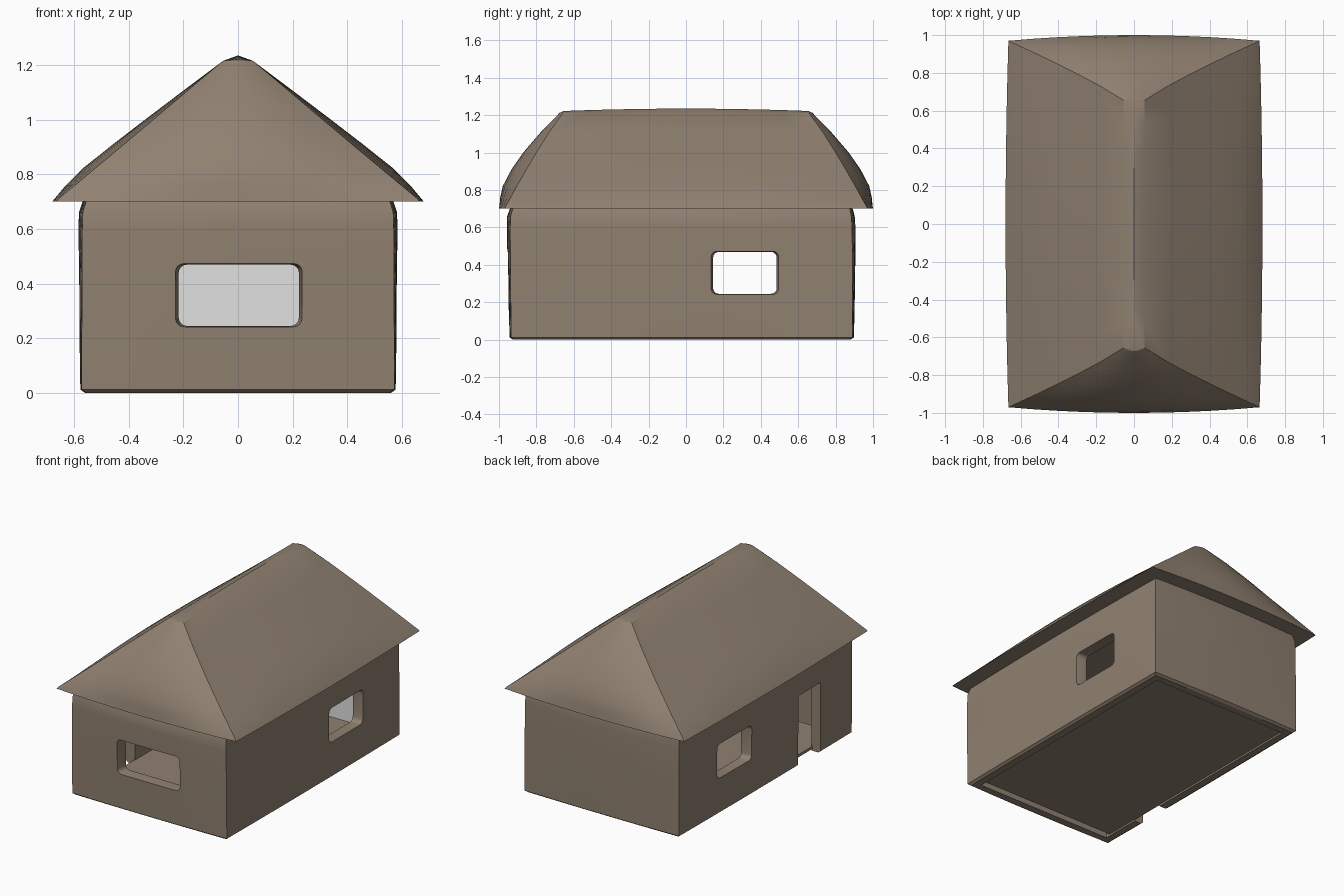
import bpy, bmesh, math

if "Cube" in bpy.data.objects:
    bpy.data.objects.remove(bpy.data.objects["Cube"])

def material(name, rgb):
    m = bpy.data.materials.new(name)
    m.diffuse_color = (*rgb, 1)
    m.use_nodes = True
    m.node_tree.nodes["Principled BSDF"].inputs["Base Color"].default_value = m.diffuse_color
    return m

BROWN = material("weathered brown", (0.28, 0.22, 0.165))
PALE = material("pale plaster", (0.75, 0.75, 0.75))

def finish(name, bm, mats=(BROWN,)):
    bmesh.ops.recalc_face_normals(bm, faces=bm.faces)
    me = bpy.data.meshes.new(name)
    bm.to_mesh(me)
    bm.free()
    ob = bpy.data.objects.new(name, me)
    bpy.context.collection.objects.link(ob)
    for m in mats:
        me.materials.append(m)
    return ob

def smooth(ob, angle=25):
    bpy.ops.object.select_all(action='DESELECT')
    ob.select_set(True)
    bpy.context.view_layer.objects.active = ob
    bpy.ops.object.shade_smooth_by_angle(angle=math.radians(angle))

N = 10  # segments along each side of a ring

def ring(z, hx, y0, y1, bx, by):
    """Rectangle whose four sides bow outwards by bx and by."""
    cy, hy = (y0 + y1) / 2, (y1 - y0) / 2
    pts = []
    for side in range(4):
        for i in range(N):
            u = -1 + 2 * i / N
            b = 1 - u * u
            x, y = [(u * hx, -hy - by * b), (hx + bx * b, u * hy),
                    (-u * hx, hy + by * b), (-hx - bx * b, -u * hy)][side]
            pts.append((x, cy + y, z))
    return pts

def loft(rings, cap_top=True):
    bm = bmesh.new()
    loops = [[bm.verts.new(p) for p in r] for r in rings]
    for a, b in zip(loops, loops[1:]):
        n = len(a)
        for i in range(n):
            bm.faces.new((a[i], a[(i + 1) % n], b[(i + 1) % n], b[i]))
    bm.faces.new(loops[0][::-1])
    if cap_top:
        bm.faces.new(loops[-1])
    return bm, loops

# Hipped roof with bulging slopes and a domed ridge cap
levels = [(0.70, .665, .970, .015, .03), (0.712, .655, .965, .015, .033),
          (0.76, .597, .938, .033, .055), (0.82, .525, .905, .045, .075),
          (0.91, .417, .853, .04, .08), (1.00, .310, .800, .03, .07),
          (1.11, .180, .731, .015, .045), (1.215, .055, .655, .0, .018)]
bm, loops = loft([ring(z, x, -y, y, bx, by) for z, x, y, bx, by in levels], False)
top = loops[-1]
south, east, north, west = [top[k * N:(k + 1) * N] for k in range(4)]
east = east + [north[0]]
west = [south[0]] + west[::-1]
mid = [bm.verts.new((0, e.co.y, 1.222 + .013 * (1 - (e.co.y / .66) ** 2))) for e in east]
for i in range(N):
    bm.faces.new((east[i], east[i + 1], mid[i + 1], mid[i]))
    bm.faces.new((mid[i], mid[i + 1], west[i + 1], west[i]))
bm.faces.new(south + [east[0], mid[0]])
bm.faces.new(north + [west[-1], mid[-1]])
smooth(finish("roof", bm))

# Bulging wall shell
wall_levels = [(0.0, .555, -.92, .875, .005, .005), (0.012, .572, -.935, .89, .005, .008),
               (0.2, .572, -.937, .89, .008, .012), (0.4, .571, -.939, .89, .010, .015),
               (0.6, .570, -.940, .888, .014, .018), (0.66, .568, -.938, .884, .014, .018),
               (0.705, .555, -.925, .875, .012, .015)]
bm, _ = loft([ring(*l) for l in wall_levels])
walls = finish("walls", bm, (BROWN, PALE))

def box(name, lo, hi):
    bm = bmesh.new()
    bmesh.ops.create_cube(bm, size=1)
    for v in bm.verts:
        v.co = [(a + b) / 2 + c * (b - a) for a, b, c in zip(lo, hi, v.co)]
    return finish(name, bm)

def window_cutter(name, axis, sign, c, half, depth_in, depth_out):
    """Rounded rectangle opening, slightly wider on the outside."""
    rings = []
    for d, grow in ((depth_in, 0), ((depth_in + depth_out) / 2, 0), (depth_out, .02)):
        pts = []
        hw, hz, r = half + grow, .112 + grow * .3, .03
        for k, (sx, sz) in enumerate(((1, 1), (-1, 1), (-1, -1), (1, -1))):
            for j in range(5):
                a = math.radians(90 * k + 22.5 * j)
                u = c + sx * (hw - r) + r * math.cos(a)
                w = .357 + sz * (hz - r) + r * math.sin(a)
                pts.append((sign * d, u, w) if axis == 'x' else (u, sign * d, w))
        rings.append(pts)
    return finish(name, loft(rings)[0])

T = .07
cutters = [
    box("room_cutter", (-.58 + T, -.945 + T, -.1), (.58 - T, .90 - T, .8)),
    window_cutter("front_window_cutter", 'y', -1, .003, .22, .80, .99),
    window_cutter("right_window_cutter", 'x', 1, .315, .17, .45, .62),
    window_cutter("left_window_cutter", 'x', -1, .315, .17, .45, .62),
    box("door_cutter", (-.7, -.60, -.1), (-.45, -.36, .475)),
]
bpy.context.view_layer.objects.active = walls
for c in cutters:
    m = walls.modifiers.new(c.name, 'BOOLEAN')
    m.operation, m.solver, m.object = 'DIFFERENCE', 'EXACT', c
    bpy.ops.object.modifier_apply(modifier=m.name)
    bpy.data.objects.remove(c)

# Inner face of the back wall is pale plaster, everything else brown
for p in walls.data.polygons:
    p.material_index = int(p.normal.y < -.9 and p.center.y > .8)
smooth(walls)

# Floor slab, leaving a narrow gap behind the front wall
box("floor", (-.515, -.845, .012), (.515, .835, .03))
